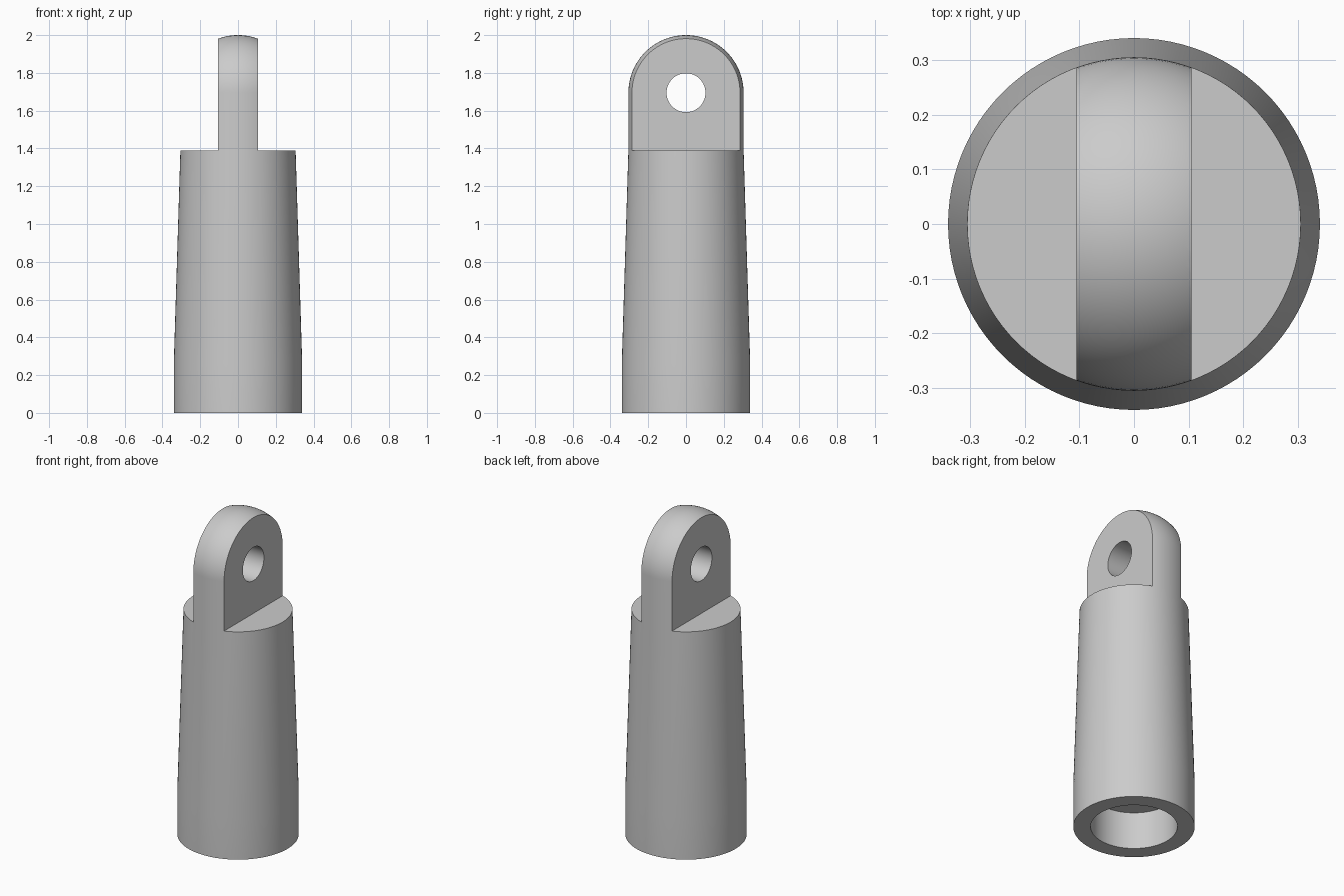
import bpy, bmesh, math
from mathutils import Matrix, Vector

SEGMENTS = 96
RADIUS = 0.305          # neck and dome radius
SHOULDER = 1.39         # height of the flat ledges
EYE_Z = 2.0 - RADIUS    # centre of dome and pin hole
LUG_HALF = 0.105        # half thickness of the lug

cube = bpy.data.objects.get("Cube")
if cube:
    bpy.data.objects.remove(cube, do_unlink=True)

grey = bpy.data.materials.new("plain grey")
grey.use_nodes = True
colour = (0.6, 0.6, 0.6, 1)
grey.diffuse_color = colour
grey.node_tree.nodes["Principled BSDF"].inputs["Base Color"].default_value = colour


def add_object(name, bm):
    bmesh.ops.recalc_face_normals(bm, faces=bm.faces)
    mesh = bpy.data.meshes.new(name)
    bm.to_mesh(mesh)
    bm.free()
    mesh.materials.append(grey)
    obj = bpy.data.objects.new(name, mesh)
    bpy.context.collection.objects.link(obj)
    return obj


def lathe(name, profile):
    """Closed solid turned about the z axis from (radius, height) points."""
    bm = bmesh.new()
    verts = [bm.verts.new((r, 0, z)) for r, z in profile]
    edges = [bm.edges.new(pair) for pair in zip(verts, verts[1:])]
    bmesh.ops.spin(bm, geom=verts + edges, cent=(0, 0, 0), axis=(0, 0, 1),
                   angle=math.tau, steps=SEGMENTS, use_merge=True)
    bmesh.ops.remove_doubles(bm, verts=bm.verts, dist=1e-5)
    return add_object(name, bm)


def cut(target, cutter):
    cutter.hide_render = True
    mod = target.modifiers.new(cutter.name, "BOOLEAN")
    mod.operation = "DIFFERENCE"
    mod.solver = "EXACT"
    mod.object = cutter


# Turned body: blind socket, straight foot, tapered shank, neck and dome
dome = [(RADIUS * math.cos(a), EYE_Z + RADIUS * math.sin(a))
        for a in (math.pi / 2 * i / 24 for i in range(24))]
body = lathe("socket_rod_end", [(0, 0.23), (0.243, 0.23), (0.243, 0), (0.34, 0),
                                (0.34, 0.26), (RADIUS, SHOULDER)] + dome + [(0, 2.0)])

# Side cutters leave a flat lug above the shoulder
cutters = []
for side, name in ((1, "left_flat_cutter"), (-1, "right_flat_cutter")):
    bm = bmesh.new()
    bmesh.ops.create_cube(bm, size=1)
    bmesh.ops.scale(bm, vec=(0.4, 1, 1), verts=bm.verts)
    bmesh.ops.translate(bm, vec=Vector((side * (LUG_HALF + 0.2), 0, SHOULDER + 0.5)),
                        verts=bm.verts)
    cutters.append(add_object(name, bm))

# Pin hole through the lug
bm = bmesh.new()
bmesh.ops.create_cone(bm, cap_ends=True, segments=64, radius1=0.103, radius2=0.103, depth=1,
                      matrix=Matrix.Translation((0, 0, EYE_Z)) @ Matrix.Rotation(math.pi / 2, 4, "Y"))
cutters.append(add_object("pin_hole_cutter", bm))

for cutter in cutters:
    cut(body, cutter)

# Apply the cuts, then discard the cutters
depsgraph = bpy.context.evaluated_depsgraph_get()
finished = bpy.data.meshes.new_from_object(body.evaluated_get(depsgraph))
body.modifiers.clear()
body.data = finished
finished.name = body.name
finished.materials.clear()
finished.materials.append(grey)
for cutter in cutters:
    bpy.data.objects.remove(cutter, do_unlink=True)

bpy.ops.object.select_all(action="DESELECT")
body.select_set(True)
bpy.context.view_layer.objects.active = body
bpy.ops.object.shade_smooth_by_angle(angle=math.radians(30))
